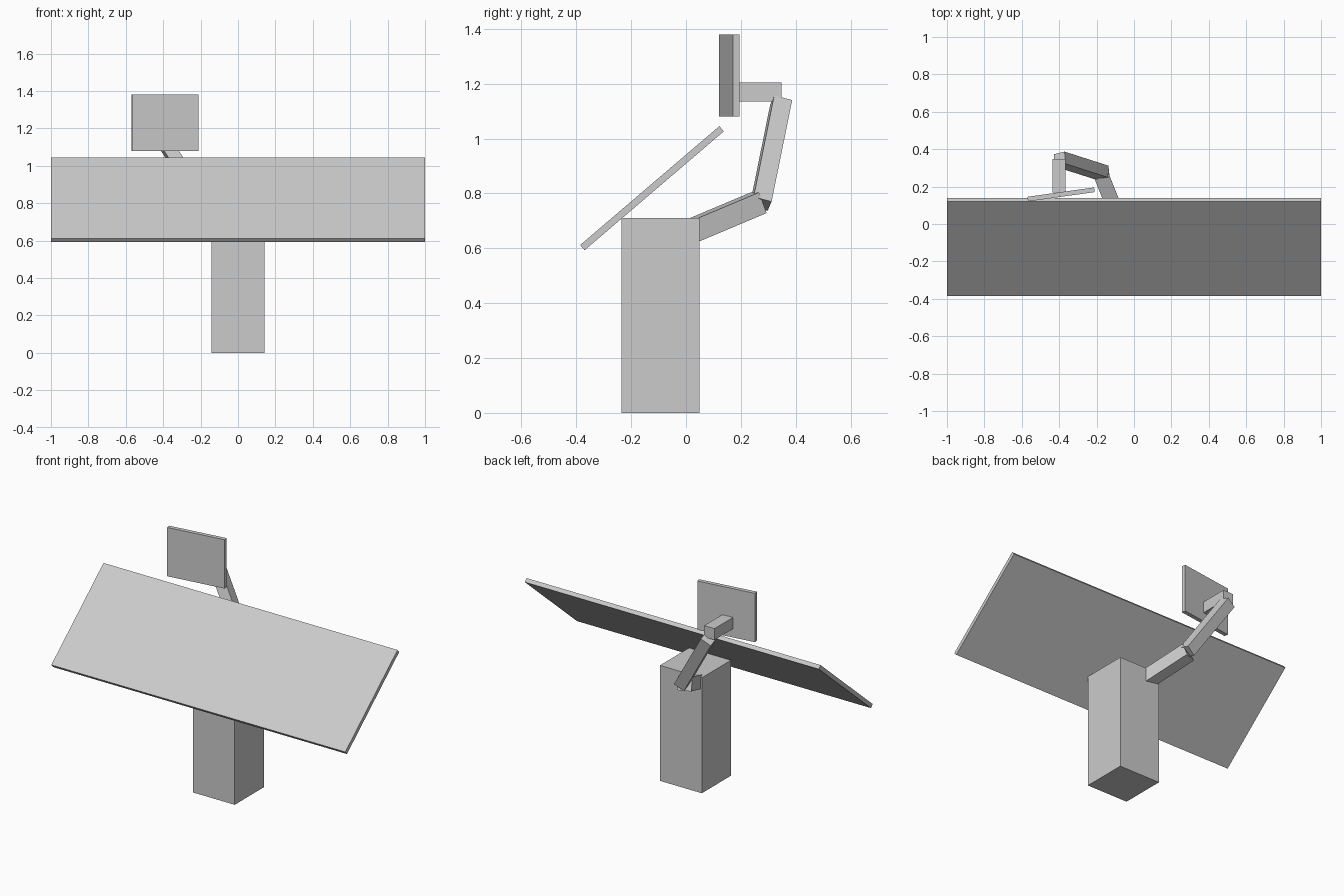
import bpy
from math import radians
from mathutils import Matrix, Vector

cube = bpy.data.objects.get("Cube")
if cube:
    bpy.data.objects.remove(cube, do_unlink=True)

# One plain grey for every part
grey = bpy.data.materials.new("plain grey")
grey.use_nodes = True
color = (0.6, 0.6, 0.6, 1)
grey.diffuse_color = color
grey.node_tree.nodes["Principled BSDF"].inputs["Base Color"].default_value = color


def box(name, center, size, rotation=None):
    """Flat-faced box with its size baked into the mesh."""
    bpy.ops.mesh.primitive_cube_add(size=1)
    obj = bpy.context.object
    obj.name = name
    obj.data.transform(Matrix.Diagonal((*size, 1)))
    obj.matrix_world = Matrix.Translation(center) @ (rotation or Matrix()).to_4x4()
    obj.data.materials.append(grey)
    return obj


def beam(name, start, end, thickness, side):
    """Square bar between two points, with one face turned along side."""
    start, end = Vector(start), Vector(end)
    axis = (end - start).normalized()
    across = Vector(side)
    across = (across - axis * across.dot(axis)).normalized()
    turn = Matrix((across, axis.cross(across), axis)).transposed()
    return box(name, (start + end) / 2,
               (thickness, thickness, (end - start).length), turn)


# Upright block and the tilted top that rests on its front edge
box("pedestal", (0, -0.093, 0.355), (0.285, 0.285, 0.71))
box("tilted_top", (-0.0, -0.124, 0.819), (2, 0.667, 0.025),
    Matrix.Rotation(radians(40.5), 3, "X"))

# Jointed arm rising behind the pedestal
beam("lower_arm", (-0.063, -0.02, 0.646), (-0.177, 0.265, 0.766), 0.081, (0.92, 0.37, 0))
beam("upper_arm", (-0.162, 0.272, 0.762), (-0.397, 0.347, 1.132), 0.068, (0.005, -0.065, 0.02))

# Screen and its mount
box("screen_mount", (-0.402, 0.258, 1.17), (0.07, 0.18, 0.07))
box("screen", (-0.39, 0.158, 1.23), (0.36, 0.025, 0.3),
    Matrix.Rotation(radians(8), 3, "Z"))
